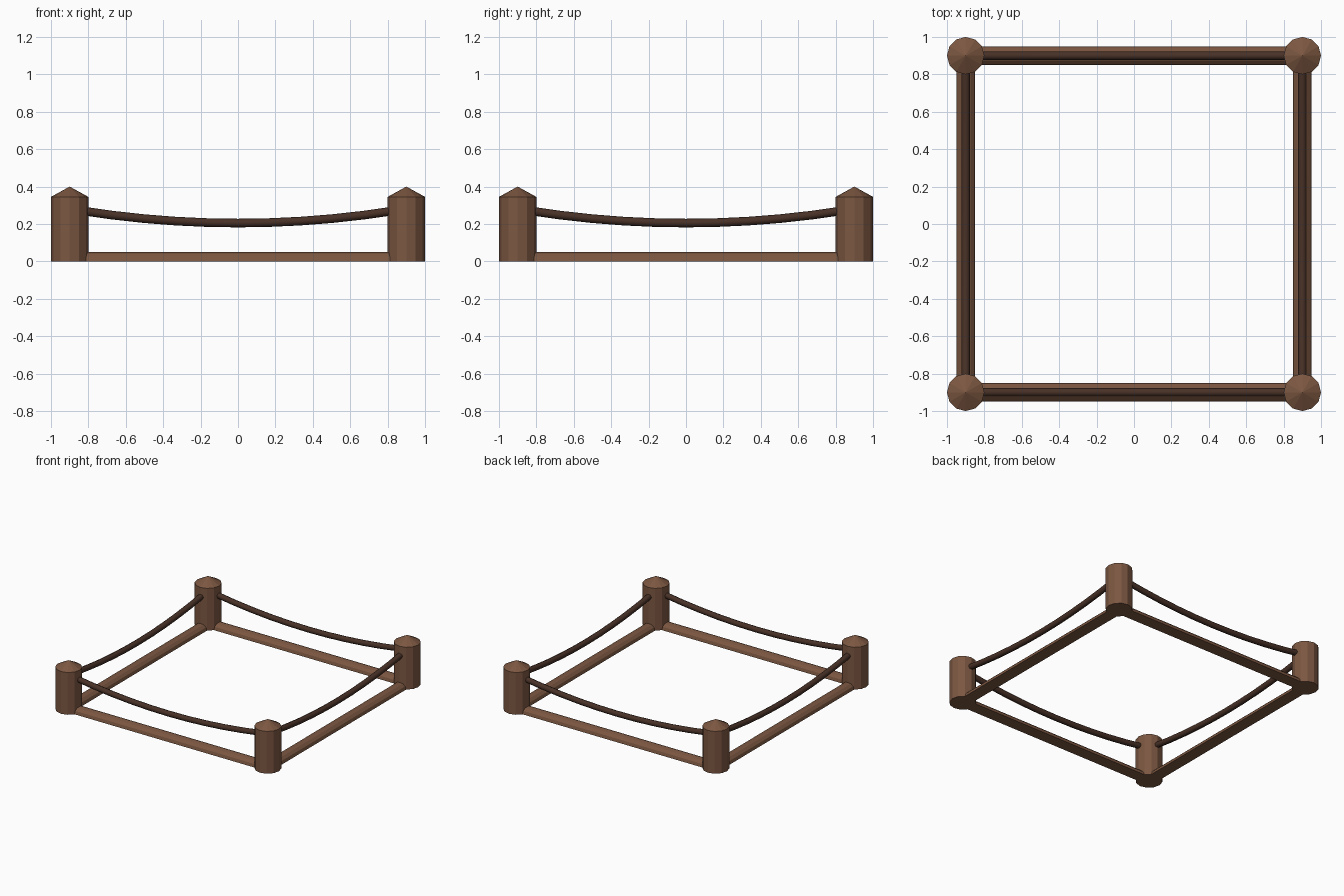
import bpy, bmesh, math
from mathutils import Vector, Matrix

cube = bpy.data.objects.get("Cube")
if cube:
    bpy.data.objects.remove(cube, do_unlink=True)


def make_material(name, color):
    mat = bpy.data.materials.new(name)
    mat.use_nodes = True
    mat.diffuse_color = color
    mat.node_tree.nodes["Principled BSDF"].inputs["Base Color"].default_value = color
    return mat


wood = make_material("brown wood", (0.2, 0.095, 0.053, 1))
rope_brown = make_material("dark rope", (0.065, 0.031, 0.02, 1))

CORNER = 0.9
POST_SIDES = 12


def loft(name, sections, mat, turn=0.0, smooth=False):
    """Join matching rings of points with quads and cap both ends."""
    bm = bmesh.new()
    rings = [[bm.verts.new(p) for p in ring] for ring in sections]
    for a, b in zip(rings, rings[1:]):
        for i in range(len(a)):
            j = (i + 1) % len(a)
            bm.faces.new((a[i], a[j], b[j], b[i]))
    bm.faces.new(rings[0])
    bm.faces.new(rings[-1])
    return finish(name, bm, mat, turn, smooth)


def finish(name, bm, mat, turn=0.0, smooth=False):
    bmesh.ops.recalc_face_normals(bm, faces=bm.faces)
    bm.transform(Matrix.Rotation(turn, 4, 'Z'))
    mesh = bpy.data.meshes.new(name)
    bm.to_mesh(mesh)
    bm.free()
    mesh.materials.append(mat)
    obj = bpy.data.objects.new(name, mesh)
    bpy.context.collection.objects.link(obj)
    if smooth:
        bpy.ops.object.select_all(action='DESELECT')
        obj.select_set(True)
        bpy.context.view_layer.objects.active = obj
        bpy.ops.object.shade_smooth_by_angle(angle=math.radians(50))
    return obj


# Corner posts with pointed tops
def post(name, x, y):
    bm = bmesh.new()
    bmesh.ops.create_circle(bm, cap_ends=True, radius=0.1, segments=POST_SIDES,
                            matrix=Matrix.Translation((x, y, 0)))
    base = bm.faces[:][0]
    side = bmesh.ops.extrude_face_region(bm, geom=[base], use_keep_orig=True)
    top = [g for g in side["geom"] if isinstance(g, bmesh.types.BMFace)][0]
    bmesh.ops.translate(bm, verts=top.verts, vec=(0, 0, 0.345))
    tip = bmesh.ops.poke(bm, faces=[top])["verts"][0]
    tip.co.z = 0.4
    finish(name, bm, wood)


for x, side in ((CORNER, "left"), (-CORNER, "right")):
    for y, end in ((-CORNER, "front"), (CORNER, "back")):
        post(f"{end}_{side}_post", x, y)

# Half-round ground rails: flat side down
arc = [math.pi * i / 6 for i in range(7)]
rail = [[Vector((x, -CORNER + 0.05 * math.cos(a), 0.05 * math.sin(a))) for a in arc]
        for x in (-0.85, 0.85)]

# Sagging ropes strung between the posts
path = [0.84 * i / 5 for i in range(-5, 6)]
rope = []
for x in path:
    slope = math.atan(0.1875 * x)
    z = 0.205 + 0.09375 * x * x
    ring = []
    for i in range(8):
        a = 2 * math.pi * i / 8
        up = 0.023 * math.sin(a)
        ring.append(Vector((x - up * math.sin(slope), -CORNER + 0.023 * math.cos(a),
                            z + up * math.cos(slope))))
    rope.append(ring)

for k, side in enumerate(("front", "left", "back", "right")):
    loft(f"{side}_ground_rail", rail, wood, k * math.pi / 2)
    loft(f"{side}_rope", rope, rope_brown, k * math.pi / 2, smooth=True)
